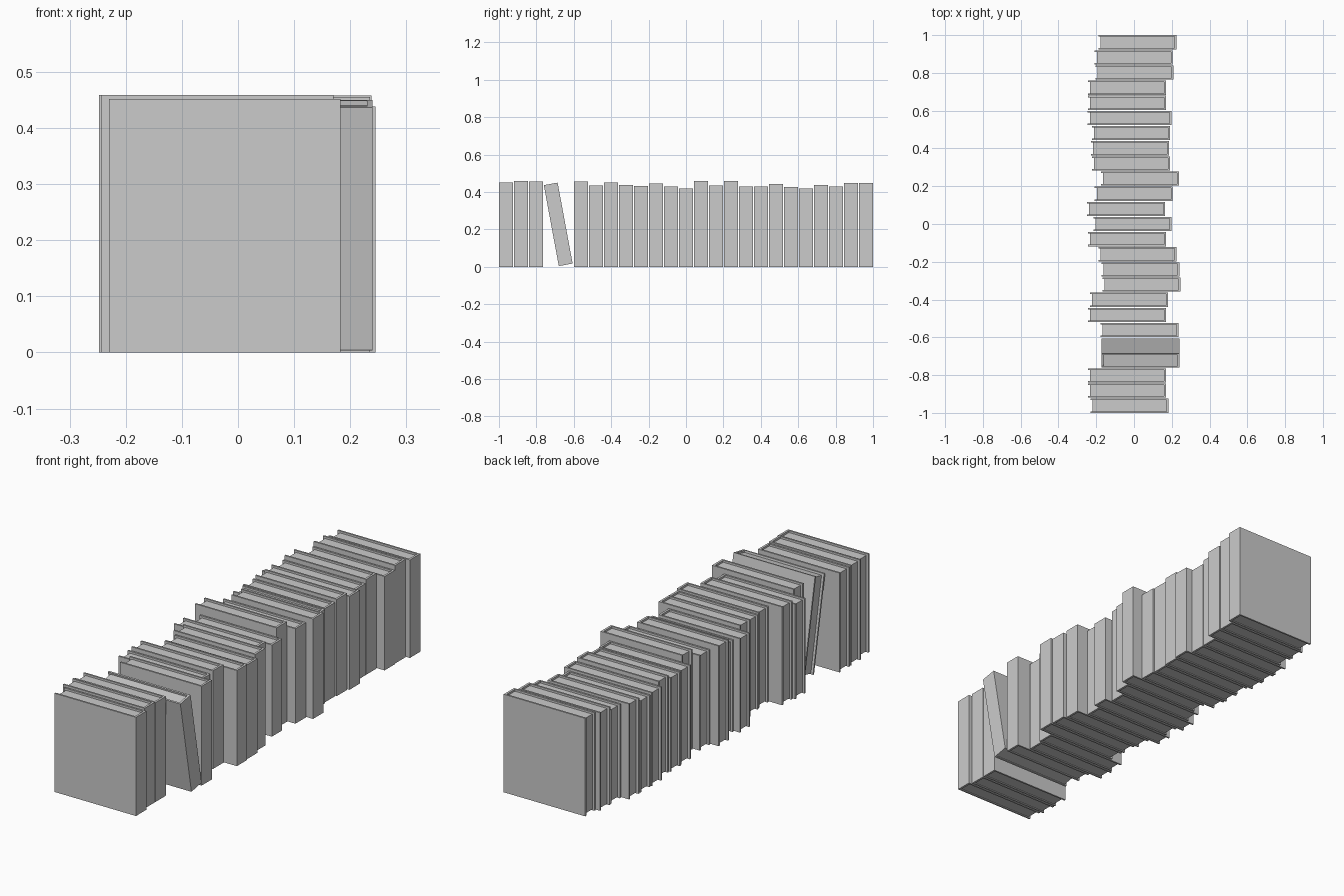
import bpy, bmesh, math
from mathutils import Matrix

if "Cube" in bpy.data.objects:
    bpy.data.objects.remove(bpy.data.objects["Cube"])

PITCH, THICK, DEPTH = 0.0802, 0.075, 0.413
COVER, SPINE = 0.008, 0.010        # board and spine thickness
FORE, TOP, BOTTOM = 0.011, 0.009, 0.004   # page insets


def prism(name, outline, z0, z1, matrix):
    """Extrude a flat outline from z0 to z1."""
    bm = bmesh.new()
    face = bm.faces.new([bm.verts.new((x, y, z0)) for x, y in outline])
    ext = bmesh.ops.extrude_face_region(bm, geom=[face])
    verts = [g for g in ext["geom"] if isinstance(g, bmesh.types.BMVert)]
    bmesh.ops.translate(bm, verts=verts, vec=(0, 0, z1 - z0))
    bmesh.ops.recalc_face_normals(bm, faces=bm.faces)
    mesh = bpy.data.meshes.new(name)
    bm.to_mesh(mesh)
    bm.free()
    obj = bpy.data.objects.new(name, mesh)
    obj.matrix_world = matrix
    bpy.context.collection.objects.link(obj)


def book(tag, right, height, matrix, depth=DEPTH):
    """Cover wraps the pages as a U, spine on +x, fore edge on -x."""
    left, inner = right - depth, right - SPINE
    a, b = COVER, THICK - COVER
    prism(f"book_cover_{tag}",
          [(left, 0), (right, 0), (right, THICK), (left, THICK),
           (left, b), (inner, b), (inner, a), (left, a)], 0, height, matrix)
    prism(f"book_pages_{tag}",
          [(left + FORE, a), (inner, a), (inner, b), (left + FORE, b)],
          BOTTOM, height - TOP, matrix)


# (spine x, height) for every upright slot, from -y to +y; None = leaning gap
books = [(.183, .452), (.17, .459), (.17, .455), None, None,
         (.235, .455), (.17, .435), (.18, .45), (.245, .438), (.24, .432),
         (.225, .445), (.17, .43), (.198, .42), (.165, .459), (.205, .435),
         (.238, .458), (.19, .43), (.185, .43), (.19, .443), (.198, .428),
         (.17, .42), (.17, .437), (.208, .43), (.205, .449), (.224, .449)]

for i, entry in enumerate(books):
    if entry:
        depth = 0.443 if i == 19 else DEPTH
        book(f"{i:02d}", *entry, Matrix.Translation((0, -1 + i * PITCH, 0)), depth)

# leaning book
lean = Matrix.Translation((0, -0.68, 0.004)) @ Matrix.Rotation(math.radians(10.5), 4, 'X')
book("leaning", .24, .44, lean)
